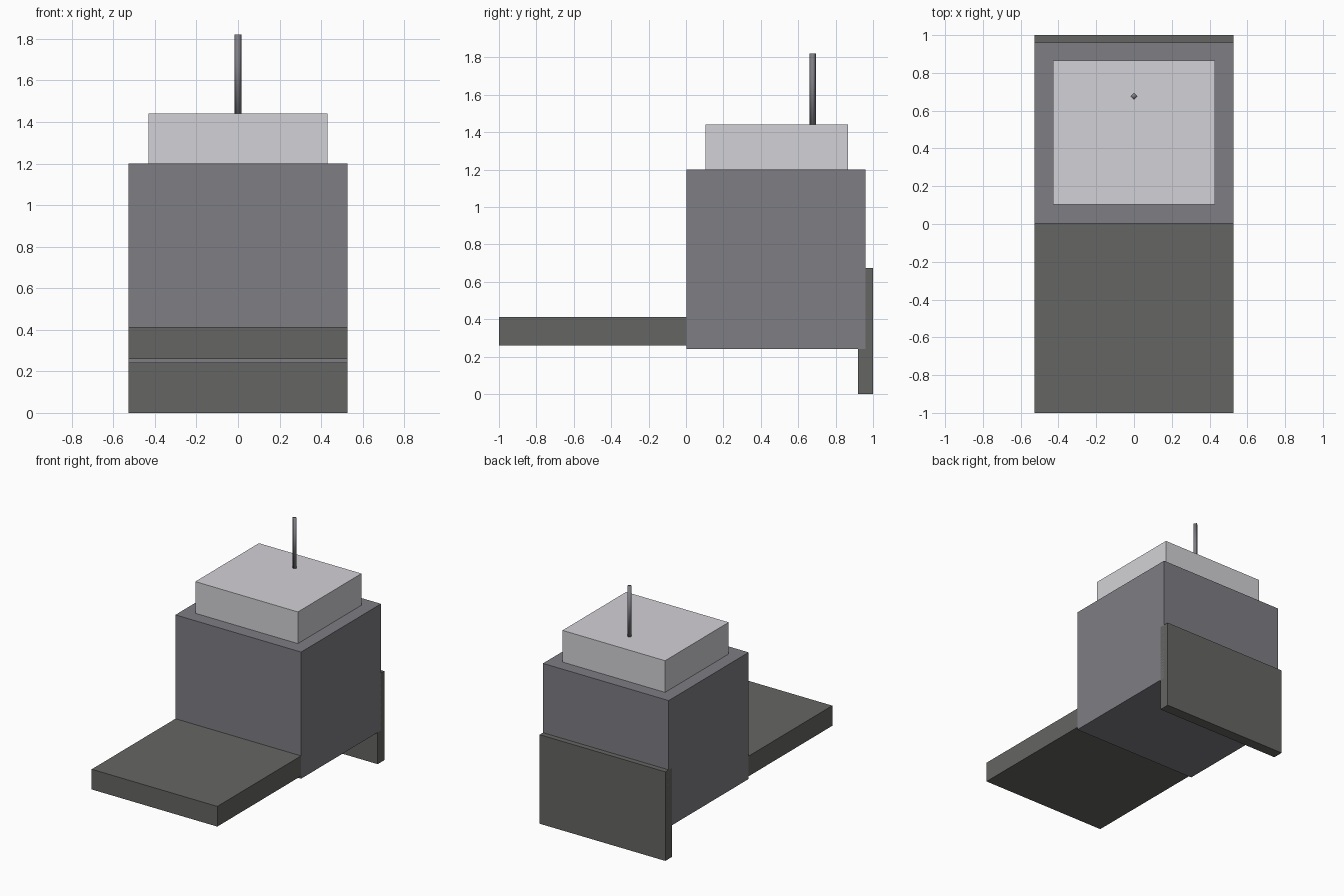
import bpy

if "Cube" in bpy.data.objects:
    bpy.data.objects.remove(bpy.data.objects["Cube"])


def material(name, color):
    m = bpy.data.materials.new(name)
    m.diffuse_color = (*color, 1)
    m.use_nodes = True
    m.node_tree.nodes["Principled BSDF"].inputs["Base Color"].default_value = m.diffuse_color
    return m


def box(name, lo, hi, mat):
    """Box between two opposite corners."""
    bpy.ops.mesh.primitive_cube_add(size=1, location=[(a + b) / 2 for a, b in zip(lo, hi)])
    ob = bpy.context.object
    ob.name = name
    ob.scale = [b - a for a, b in zip(lo, hi)]
    bpy.ops.object.transform_apply(location=False, rotation=False, scale=True)
    ob.data.materials.append(mat)
    return ob


dark = material("dark_grey", (0.13, 0.13, 0.125))
mid = material("mid_grey", (0.21, 0.205, 0.23))
light = material("light_grey", (0.65, 0.64, 0.67))

W = 0.527  # half width shared by body and plates

# Main block and raised cap
box("body", (-W, 0.003, 0.24), (W, 0.96, 1.20), mid)
box("top_cap", (-0.43, 0.103, 1.20), (0.43, 0.865, 1.44), light)

# Front shelf runs on into the body; a hair narrower to avoid coplanar sides
box("front_shelf", (-W + 0.0005, -1.0, 0.26), (W - 0.0005, 0.62, 0.413), dark)

# Rear plate hangs down to the ground
box("rear_plate", (-W, 0.92, 0.0), (W, 1.0, 0.675), dark)

# Thin four-sided mast with smooth shading
bpy.ops.mesh.primitive_cylinder_add(vertices=4, radius=0.018, depth=0.38,
                                    location=(0, 0.677, 1.63))
mast = bpy.context.object
mast.name = "mast"
mast.data.materials.append(dark)
bpy.ops.object.shade_smooth()
mast.data.materials[0] = mid
